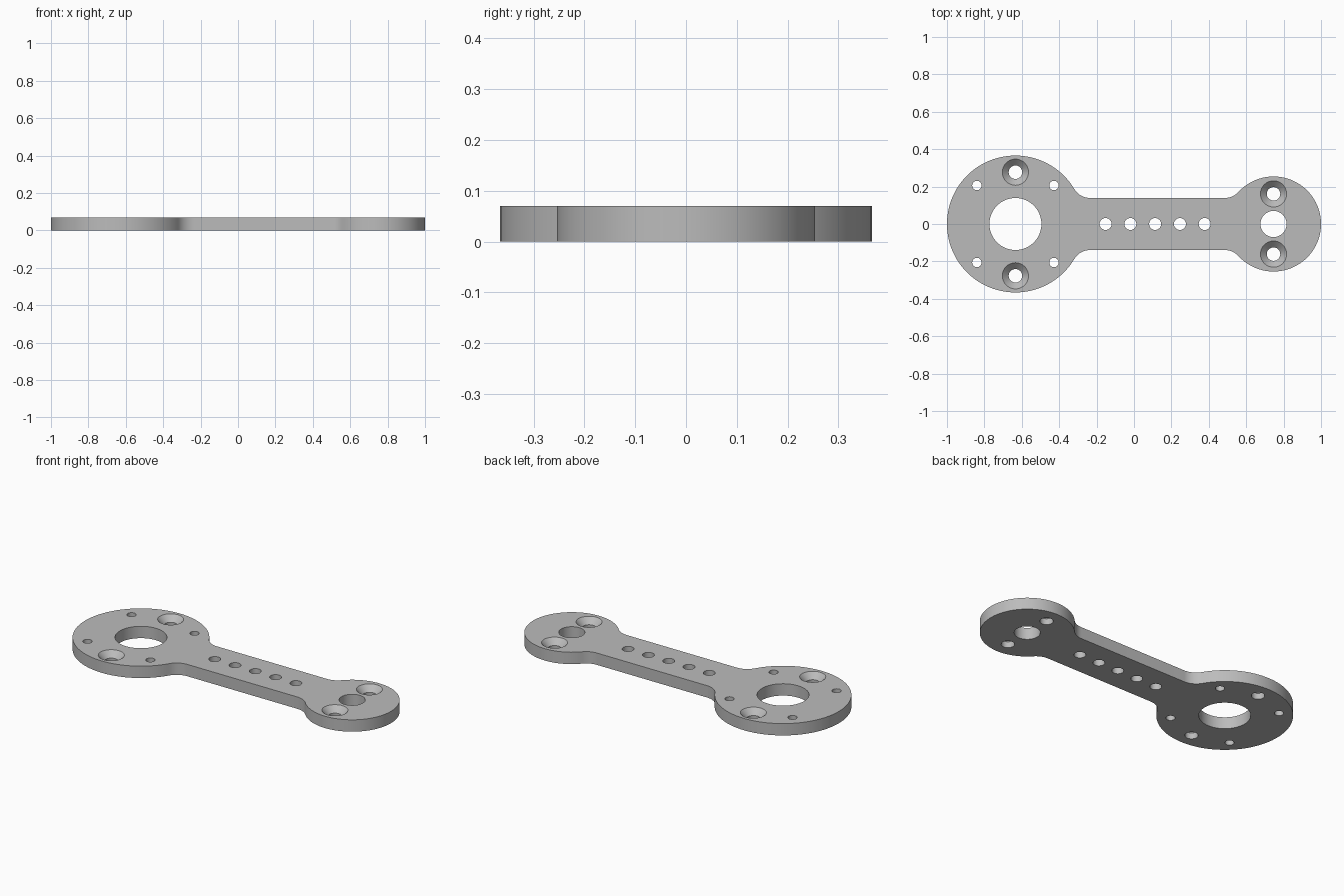
import bpy
import bmesh
from math import sin, cos, pi, atan2, sqrt, radians

cube = bpy.data.objects.get("Cube")
if cube:
    bpy.data.objects.remove(cube, do_unlink=True)

THICK = 0.07
ARM_HALF = 0.139
FILLET = 0.1
BIG_X, BIG_R = -0.634, 0.366
SMALL_X, SMALL_R = 0.746, 0.254


def arc(cx, cy, r, start, end, n):
    return [(cx + r * cos(start + (end - start) * i / n),
             cy + r * sin(start + (end - start) * i / n)) for i in range(n + 1)]


def end_profile(cx, r, side, n):
    """Upper half of one round end, from its outer tip to the straight arm."""
    rise = ARM_HALF + FILLET
    run = sqrt((r + FILLET) ** 2 - rise ** 2)
    a = atan2(rise, run)
    pts = arc(0, 0, r, pi, a, n) + arc(run, rise, FILLET, pi + a, 1.5 * pi, 10)[1:]
    return [(cx + side * x, y) for x, y in pts]


# Outline: two round ends joined by a filleted arm, mirrored across y
upper = end_profile(BIG_X, BIG_R, 1, 48) + end_profile(SMALL_X, SMALL_R, -1, 40)[::-1]
outline = upper + [(x, -y) for x, y in upper[-2:0:-1]]

bm = bmesh.new()
top_edges, bottom_edges = [], []


def add_wall(rings):
    """Bridge stacked closed rings, given as (points, z) from top to bottom."""
    loops = [[bm.verts.new((x, y, z)) for x, y in pts] for pts, z in rings]
    n = len(loops[0])
    for up, low in zip(loops, loops[1:]):
        for i in range(n):
            j = (i + 1) % n
            bm.faces.new((up[i], up[j], low[j], low[i]))
    for loop, store in ((loops[0], top_edges), (loops[-1], bottom_edges)):
        store.extend(bm.edges.get((loop[i], loop[(i + 1) % n])) for i in range(n))


def hole(x, y, r, n=32, sink=None):
    circle = arc(x, y, r, 0, 2 * pi, n)[:-1]
    rings = [(circle, THICK), (circle, 0)]
    if sink:  # conical seat above the straight bore
        rings = [(arc(x, y, sink, 0, 2 * pi, n)[:-1], THICK),
                 (circle, THICK - (sink - r)), (circle, 0)]
    add_wall(rings)


add_wall([(outline, THICK), (outline, 0)])

# Central bores
hole(BIG_X, 0, 0.139, 64)
hole(SMALL_X, 0, 0.07, 48)

# Countersunk screw holes and small pin holes
for s in (-1, 1):
    hole(BIG_X, s * 0.277, 0.036, 40, 0.07)
    hole(SMALL_X, s * 0.161, 0.036, 40, 0.07)
    for t in (-1, 1):
        hole(BIG_X + t * 0.206, s * 0.206, 0.025)

# Row of holes along the arm
for i in range(5):
    hole(-0.152 + i * 0.1325, 0, 0.032)

# Flat top and bottom faces around the holes
for edges, z in ((top_edges, 1), (bottom_edges, -1)):
    bmesh.ops.triangle_fill(bm, use_beauty=True, use_dissolve=False,
                            edges=edges, normal=(0, 0, z))
bmesh.ops.recalc_face_normals(bm, faces=bm.faces)

mesh = bpy.data.meshes.new("link_plate")
bm.to_mesh(mesh)
bm.free()
plate = bpy.data.objects.new("link_plate", mesh)
bpy.context.collection.objects.link(plate)

# Plain grey metal
GREY = (0.5, 0.5, 0.5, 1)
mat = bpy.data.materials.new("grey_metal")
mat.use_nodes = True
mat.diffuse_color = GREY
mat.node_tree.nodes["Principled BSDF"].inputs["Base Color"].default_value = GREY
mesh.materials.append(mat)

bpy.ops.object.select_all(action='DESELECT')
plate.select_set(True)
bpy.context.view_layer.objects.active = plate
bpy.ops.object.shade_smooth_by_angle(angle=radians(30))
